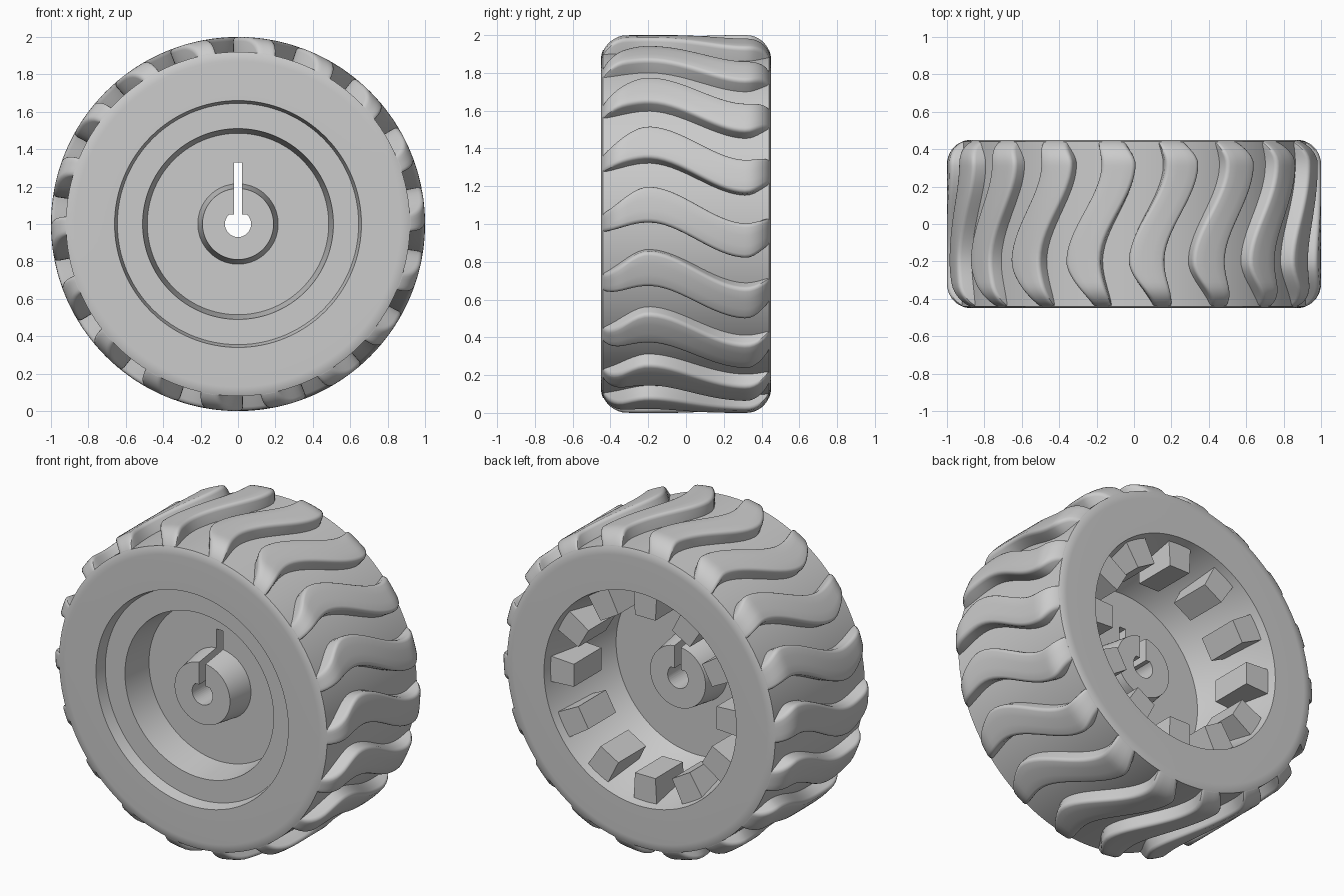
import bpy, bmesh
from math import sin, cos, pi, radians, sqrt

cube = bpy.data.objects.get("Cube")
if cube:
    bpy.data.objects.remove(cube)

grey = bpy.data.materials.new("plain_grey")
grey.use_nodes = True
grey.diffuse_color = (0.6, 0.6, 0.6, 1)
grey.node_tree.nodes["Principled BSDF"].inputs["Base Color"].default_value = (0.6, 0.6, 0.6, 1)

FILLET = 0.13      # shoulder rounding
HALF = 0.45        # half width
FLOOR = 0.92       # groove floor radius


def polar(r, angle, y):
    return (r * cos(angle), y, 1 + r * sin(angle))


def finish(name, bm):
    bmesh.ops.remove_doubles(bm, verts=bm.verts, dist=1e-5)
    bmesh.ops.recalc_face_normals(bm, faces=bm.faces)
    mesh = bpy.data.meshes.new(name)
    bm.to_mesh(mesh)
    bm.free()
    mesh.materials.append(grey)
    obj = bpy.data.objects.new(name, mesh)
    bpy.context.collection.objects.link(obj)
    return obj


def smooth(obj, degrees=30):
    bpy.ops.object.select_all(action='DESELECT')
    obj.select_set(True)
    bpy.context.view_layer.objects.active = obj
    bpy.ops.object.shade_smooth_by_angle(angle=radians(degrees))


def lathe(name, profile, closed, steps=128):
    """Spin (radius, y) points about the axle."""
    bm = bmesh.new()
    verts = [bm.verts.new((r, y, 1)) for r, y in profile]
    edges = [bm.edges.new(pair) for pair in zip(verts, verts[1:])]
    if closed:
        edges.append(bm.edges.new((verts[-1], verts[0])))
    bmesh.ops.spin(bm, geom=verts + edges, cent=(0, 0, 1), axis=(0, 1, 0),
                   angle=2 * pi, steps=steps, use_merge=True)
    return finish(name, bm)


def prism(bm, outline, y0, y1):
    """Extrude an (x, z) outline between two depths."""
    ends = [[bm.verts.new((x, y, z)) for x, z in outline] for y in (y0, y1)]
    for ring in ends:
        bm.faces.new(ring)
    for i in range(len(outline)):
        j = (i + 1) % len(outline)
        bm.faces.new((ends[0][i], ends[0][j], ends[1][j], ends[1][i]))


def shoulder(y):
    over = max(0, abs(y) - (HALF - FILLET))
    return 1 - FILLET + sqrt(max(0, FILLET ** 2 - over ** 2))


def wave(keys, y):
    """Ease between successive (y, degrees) extremes."""
    for (y0, a), (y1, b) in zip(keys, keys[1:]):
        if y <= y1:
            t = (y - y0) / (y1 - y0)
            return radians(a + (b - a) * t * t * (3 - 2 * t))


# Tyre body with stepped front and open tapered back
rim = 1 - FILLET
angles = [radians(a) for a in range(0, 23, 4)] + [math_a for math_a in (radians(22.6),)]
arc = [(rim + FILLET * sin(a), HALF - FILLET + FILLET * cos(a)) for a in angles]
body = [(0.66, -HALF)] + [(r, -y) for r, y in arc] + arc[::-1]
body += [(0.66, HALF), (0.55, -0.1), (0.485, -0.18), (0.51, -0.38), (0.645, -0.38)]
smooth(lathe("tyre_body", body, True))

# Wheel disc and hub
disc = [(0, -0.35), (0.19, -0.35), (0.215, -0.18), (0.5, -0.18),
        (0.56, -0.1), (0.215, -0.1), (0.19, 0.08), (0, 0.08)]
hub = lathe("wheel_disc_and_hub", disc, False, 96)


# Flat-topped axle hole and key slot
def cut(obj, outline):
    bm = bmesh.new()
    prism(bm, outline, -0.6, 0.6)
    cutter = finish("hole_cutter", bm)
    cutter.hide_render = True
    mod = obj.modifiers.new("hole", 'BOOLEAN')
    mod.operation = 'DIFFERENCE'
    mod.solver = 'EXACT'
    mod.object = cutter
    bpy.ops.object.select_all(action='DESELECT')
    bpy.context.view_layer.objects.active = obj
    obj.select_set(True)
    bpy.ops.object.modifier_apply(modifier=mod.name)
    bpy.data.objects.remove(cutter)


start = radians(135)
hole = [(0.07 * cos(start + radians(270) * i / 32), 1 + 0.07 * sin(start + radians(270) * i / 32))
        for i in range(33)]
cut(hub, hole)
cut(hub, [(-0.022, 1), (0.022, 1), (0.022, 1.33), (-0.022, 1.33)])
smooth(hub)

# Wavy tread bars
LOW = [(-0.5, -3), (-0.2, 0.5), (0.32, -10.5), (0.5, -5.5)]
HIGH = [(-0.5, 2.5), (-0.2, 11.6), (0.32, 0.2), (0.5, 2.5)]
ROUND = 0.022
TREADS = 18
STATIONS = 36

bm = bmesh.new()
for k in range(TREADS):
    turn = 2 * pi * k / TREADS
    rings = []
    for s in range(STATIONS + 1):
        y = 0.44 * sin(pi * (s / STATIONS - 0.5))
        top = shoulder(y)
        a, b = wave(LOW, y) + turn, wave(HIGH, y) + turn
        bend = [radians(30 * i) for i in range(4)]
        side = [(ROUND * (1 - sin(t)), top - ROUND * (1 - cos(t))) for t in bend[::-1]]
        section = [(a, 0.88)] + [(a + w, r) for w, r in side]
        section += [(a + (b - a) * f, top) for f in (0.35, 0.5, 0.65)]
        section += [(b - w, r) for w, r in side[::-1]] + [(b, 0.88)]
        rings.append([bm.verts.new(polar(r, t, y)) for t, r in section])
    count = len(rings[0])
    for lower, upper in zip(rings, rings[1:]):
        for i in range(count):
            j = (i + 1) % count
            bm.faces.new((lower[i], lower[j], upper[j], upper[i]))
    bm.faces.new(rings[0])
    bm.faces.new(rings[-1])
smooth(finish("tread_bars", bm), 35)

# Square lugs around the back cavity
bm = bmesh.new()
for k in range(12):
    t = 2 * pi * k / 12
    corners = [(0.49, -0.07), (0.67, -0.08), (0.67, 0.08), (0.49, 0.07)]
    prism(bm, [(r * cos(t) - w * sin(t), 1 + r * sin(t) + w * cos(t)) for r, w in corners], 0.13, 0.4)
finish("inner_lugs", bm)
